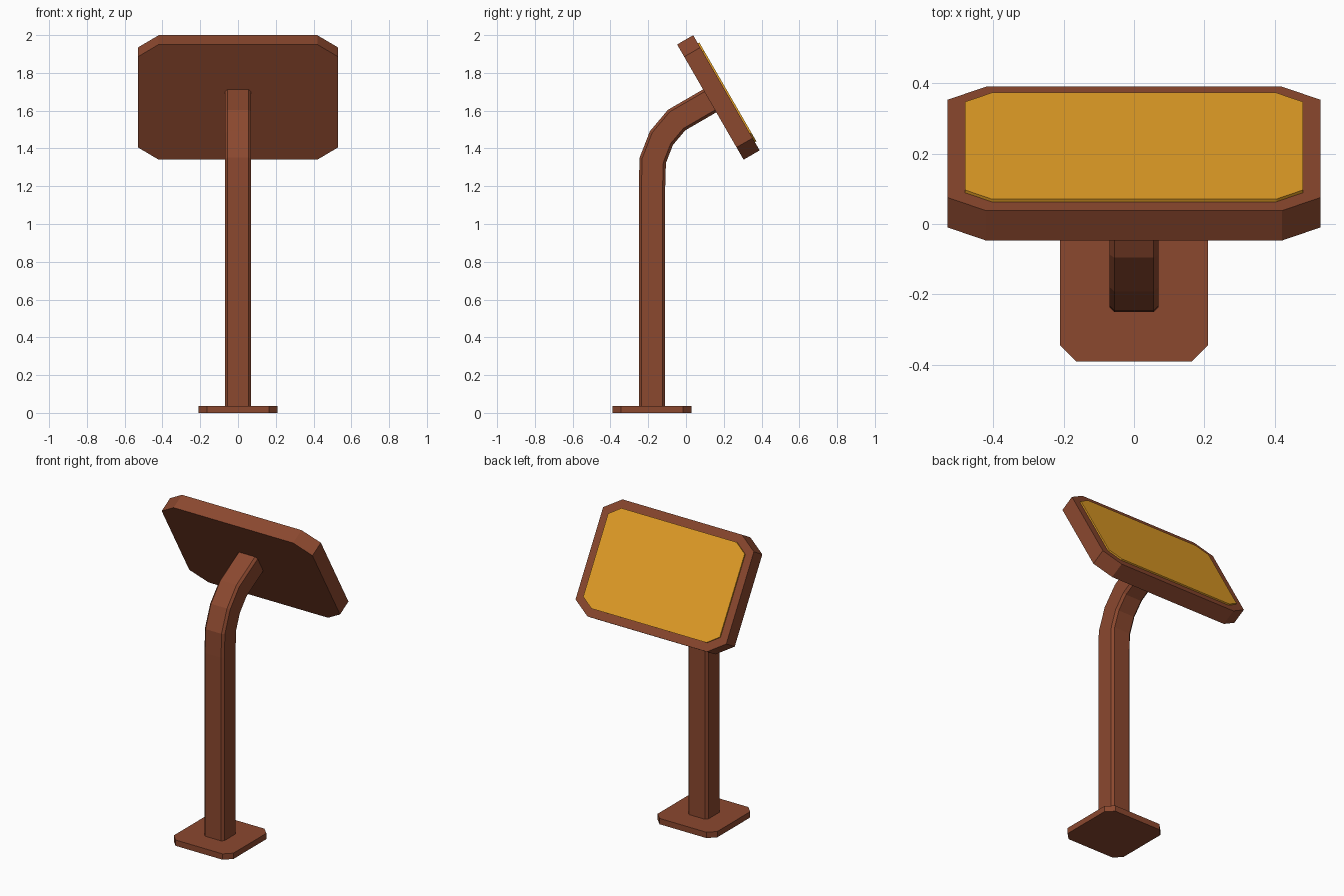
import bpy, bmesh
from math import radians, cos
from mathutils import Vector, Matrix

if "Cube" in bpy.data.objects:
    bpy.data.objects.remove(bpy.data.objects["Cube"])


def material(name, rgb):
    m = bpy.data.materials.new(name)
    m.diffuse_color = (*rgb, 1)
    m.use_nodes = True
    m.node_tree.nodes["Principled BSDF"].inputs["Base Color"].default_value = m.diffuse_color
    return m


brown = material("brown_metal", (0.26, 0.065, 0.028))
amber = material("amber_screen", (0.78, 0.35, 0.02))


def octagon(hx, hy, cx, cy):
    """Rectangle outline with cut corners, counter-clockwise."""
    return [(hx, -hy + cy), (hx, hy - cy), (hx - cx, hy), (-hx + cx, hy),
            (-hx, hy - cy), (-hx, -hy + cy), (-hx + cx, -hy), (hx - cx, -hy)]


def loft(name, rings, mat):
    """Skin a list of equal-sized rings and cap both ends."""
    bm = bmesh.new()
    vr = [[bm.verts.new(p) for p in r] for r in rings]
    for a, b in zip(vr, vr[1:]):
        for i in range(len(a)):
            j = (i + 1) % len(a)
            bm.faces.new((a[i], a[j], b[j], b[i]))
    bm.faces.new(vr[0][::-1])
    bm.faces.new(vr[-1])
    bmesh.ops.recalc_face_normals(bm, faces=bm.faces)
    me = bpy.data.meshes.new(name)
    bm.to_mesh(me)
    bm.free()
    me.materials.append(mat)
    ob = bpy.data.objects.new(name, me)
    bpy.context.collection.objects.link(ob)
    return ob


def slab(name, outline, z0, z1, mat, matrix):
    ob = loft(name, [[(x, y, z) for x, y in outline] for z in (z0, z1)], mat)
    ob.data.transform(matrix)
    return ob


# Floor plate
slab("base_plate", octagon(0.21, 0.21, 0.045, 0.045), 0, 0.037, brown,
     Matrix.Translation((0, -0.18, 0)))

# Bent post: chamfered square section swept along a mitred path (y, z)
path = [Vector((0, y, z)) for y, z in
        [(-0.18, 0.03), (-0.18, 1.2), (-0.176, 1.337), (-0.13, 1.455),
         (-0.05, 1.55), (0.15, 1.666)]]
section = octagon(0.07, 0.07, 0.014, 0.014)
dirs = [(b - a).normalized() for a, b in zip(path, path[1:])]
rings = []
for i, p in enumerate(path):
    d0, d1 = dirs[max(i - 1, 0)], dirs[min(i, len(dirs) - 1)]
    t = (d0 + d1).normalized()
    side = Vector((0, t.z, -t.y)) / cos(d0.angle(d1) / 2)
    rings.append([p + Vector((x, 0, 0)) + side * u for x, u in section])
loft("bent_post", rings, brown)

# Tilted display housing and raised screen
tilt = Matrix.Translation((0, 0.1715, 1.67)) @ Matrix.Rotation(radians(-60), 4, 'X')
slab("display_housing", octagon(0.53, 0.352, 0.11, 0.075), -0.049, 0.049, brown, tilt)
slab("screen", octagon(0.48, 0.302, 0.076, 0.052), 0.03, 0.058, amber, tilt)
